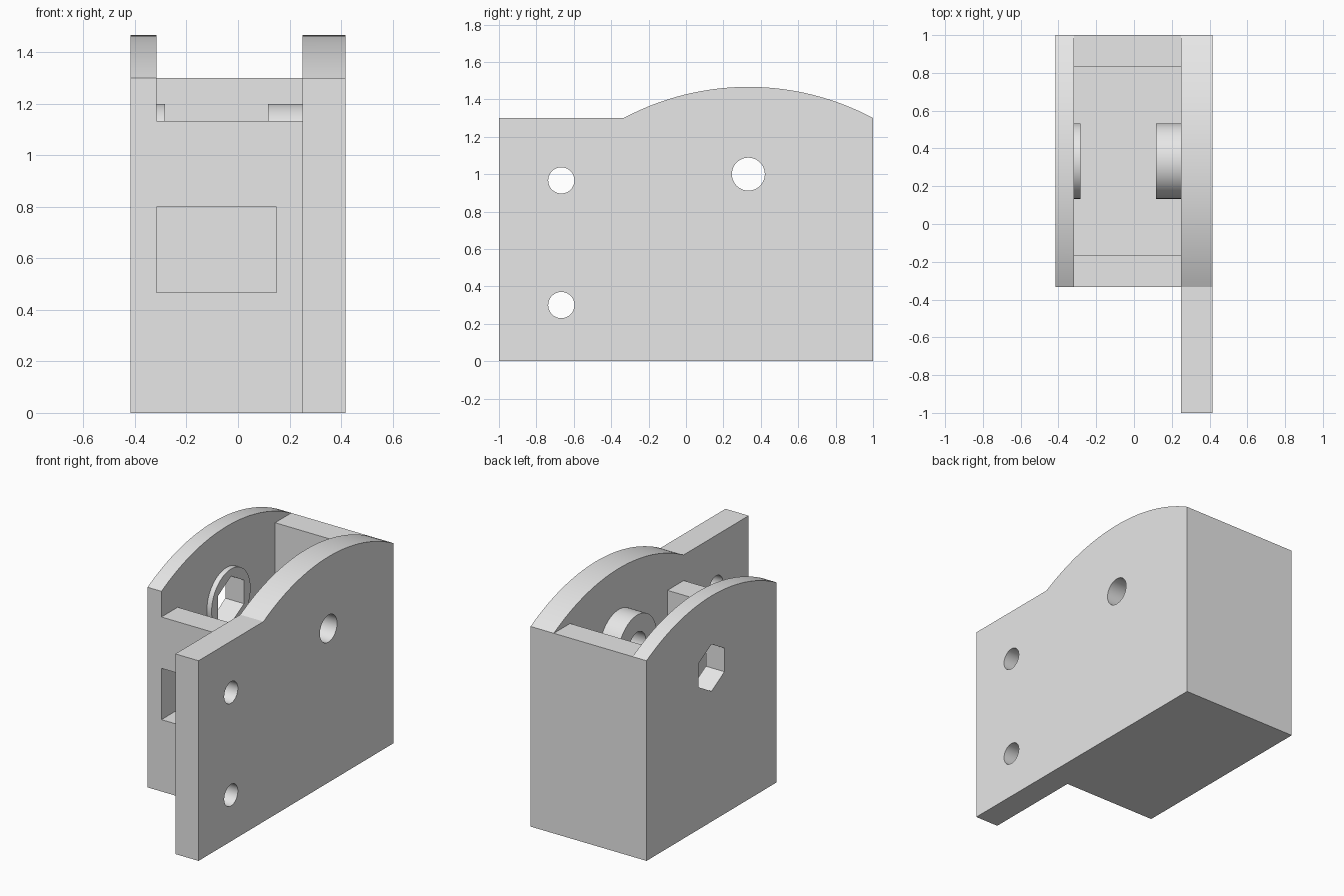
import bpy
import bmesh
from math import sin, cos, pi, asin, radians

if "Cube" in bpy.data.objects:
    bpy.data.objects.remove(bpy.data.objects["Cube"])

# Main dimensions
U = 1 / 30
LEFT, LEFT_IN, RIGHT_IN, RIGHT = -12.5 * U, -9.5 * U, 7.5 * U, 12.5 * U
FRONT, BACK, WALL = -10 * U, 1.0, 5 * U
SHOULDER, TOP = 39 * U, 44 * U
AXLE_Y, AXLE_Z = 10 * U, 1.0

grey = bpy.data.materials.new("plain grey")
grey.use_nodes = True
grey.diffuse_color = (0.8, 0.8, 0.8, 1)
grey.node_tree.nodes["Principled BSDF"].inputs["Base Color"].default_value = (0.8, 0.8, 0.8, 1)


def prism(name, outline, x0, x1):
    """Extrude a (y, z) outline along x."""
    bm = bmesh.new()
    face = bm.faces.new([bm.verts.new((x0, y, z)) for y, z in outline])
    ext = bmesh.ops.extrude_face_region(bm, geom=[face])["geom"]
    verts = [v for v in ext if isinstance(v, bmesh.types.BMVert)]
    bmesh.ops.translate(bm, verts=verts, vec=(x1 - x0, 0, 0))
    bmesh.ops.recalc_face_normals(bm, faces=bm.faces)
    mesh = bpy.data.meshes.new(name)
    bm.to_mesh(mesh)
    bm.free()
    mesh.materials.append(grey)
    obj = bpy.data.objects.new(name, mesh)
    bpy.context.collection.objects.link(obj)
    return obj


def rect(y0, y1, z0, z1):
    return [(y0, z0), (y1, z0), (y1, z1), (y0, z1)]


def ring(y, z, r, n=64):
    """Regular polygon with a corner pointing up."""
    return [(y + r * sin(2 * pi * i / n), z + r * cos(2 * pi * i / n)) for i in range(n)]


def combine(target, tool, operation):
    """Merge or cut with a helper solid, then discard it."""
    tool.hide_render = True
    mod = target.modifiers.new(tool.name, 'BOOLEAN')
    mod.operation, mod.object, mod.solver = operation, tool, 'EXACT'
    bpy.ops.object.select_all(action='DESELECT')
    bpy.context.view_layer.objects.active = target
    target.select_set(True)
    bpy.ops.object.modifier_apply(modifier=mod.name)
    bpy.data.objects.remove(tool)


# Arched top shared by both side plates, from back to front
half, rise = (BACK - FRONT) / 2, TOP - SHOULDER
radius = (half ** 2 + rise ** 2) / (2 * rise)
sweep = asin(half / radius)
steps = 32
arch = [(AXLE_Y + radius * sin(sweep * (1 - 2 * i / steps)),
         TOP - radius + radius * cos(sweep * (1 - 2 * i / steps))) for i in range(steps + 1)]

# Housing block and long mounting plate
body = prism("bracket_body", [(FRONT, 0), (BACK, 0)] + arch, LEFT, RIGHT_IN + WALL / 2)
plate = prism("mounting_plate", [(-1, 0), (BACK, 0)] + arch + [(-1, SHOULDER)], RIGHT_IN, RIGHT)
combine(body, plate, 'UNION')

# Open cavity, lowered front wall, and back wall level with the shoulder
for name, outline in (
        ("cavity", rect(FRONT + WALL, BACK - WALL, WALL, 2)),
        ("front_clearance", rect(FRONT - WALL, FRONT + 2 * WALL, SHOULDER - WALL, 2)),
        ("back_clearance", rect(BACK - 2 * WALL, BACK + WALL, SHOULDER, 2))):
    combine(body, prism(name, outline, LEFT_IN, RIGHT_IN), 'DIFFERENCE')

# Window through the front wall
window = prism("front_window", rect(FRONT - WALL, FRONT + 2 * WALL, 14 * U, 24 * U),
               LEFT_IN, 4.5 * U)
combine(body, window, 'DIFFERENCE')

# Axle bosses on the inner faces
for name, x0, x1 in (("thin_boss", LEFT_IN - U, LEFT_IN + U),
                     ("thick_boss", RIGHT_IN - 4 * U, RIGHT_IN + U)):
    combine(body, prism(name, ring(AXLE_Y, AXLE_Z, 6 * U), x0, x1), 'UNION')

# Nut socket, axle hole and two mounting holes
for name, outline, x0, x1 in (
        ("nut_socket", ring(AXLE_Y, AXLE_Z, 0.153, 6), LEFT - U, LEFT_IN + 2 * U),
        ("axle_hole", ring(AXLE_Y, AXLE_Z, 0.088), RIGHT_IN - 5 * U, RIGHT + U),
        ("upper_hole", ring(-20 * U, 29 * U, 0.07), RIGHT_IN - U, RIGHT + U),
        ("lower_hole", ring(-20 * U, 9 * U, 0.07), RIGHT_IN - U, RIGHT + U)):
    combine(body, prism(name, outline, x0, x1), 'DIFFERENCE')

# Smooth curves, crisp edges
bpy.ops.object.select_all(action='DESELECT')
body.select_set(True)
bpy.context.view_layer.objects.active = body
bpy.ops.object.shade_smooth_by_angle(angle=radians(20))
